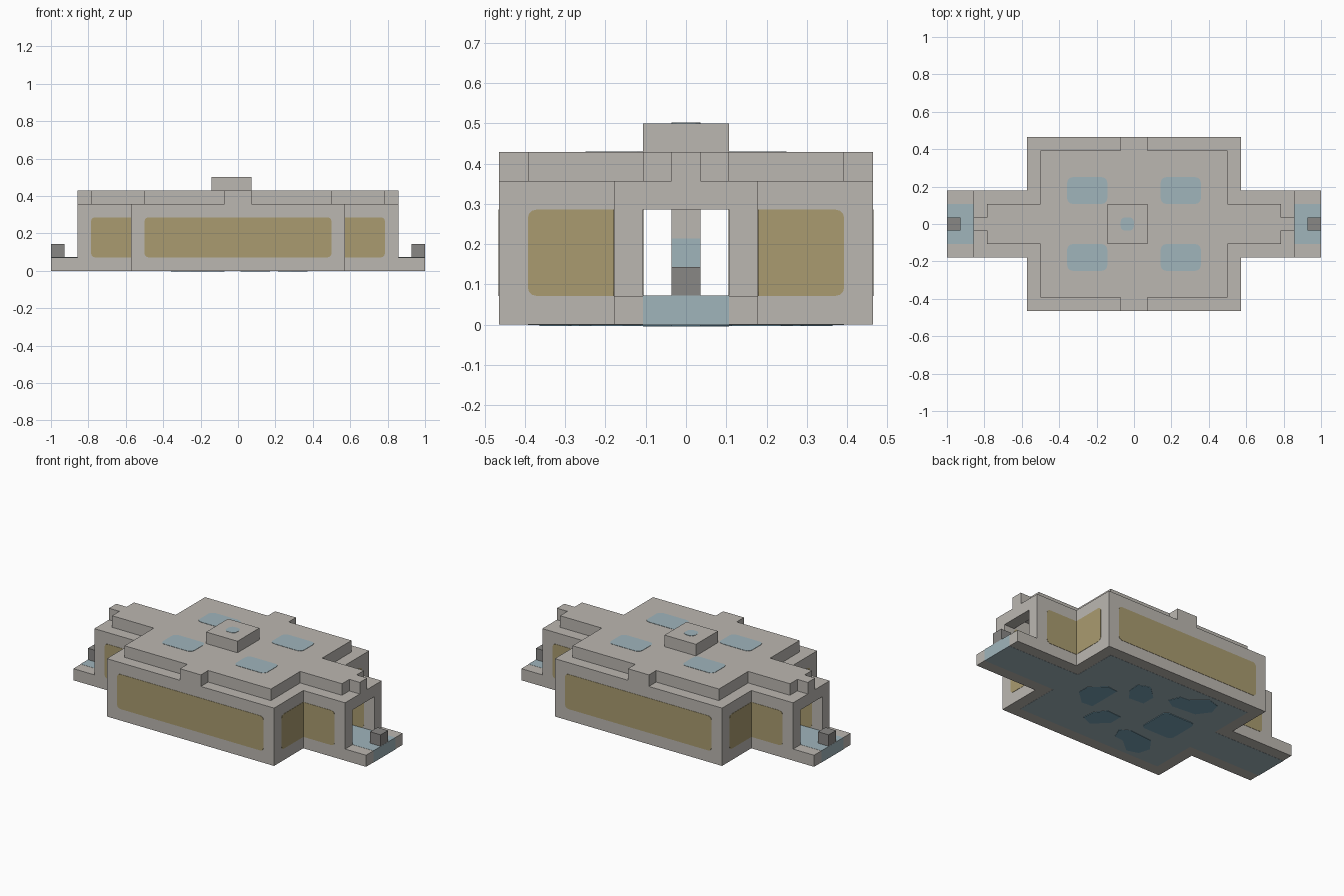
import bpy
import bmesh

if "Cube" in bpy.data.objects:
    bpy.data.objects.remove(bpy.data.objects["Cube"], do_unlink=True)

U = 1 / 14      # building module; every part is laid out in modules
LIP = 0.025     # how far flush colour panels stand proud


def material(name, rgb):
    m = bpy.data.materials.new(name)
    m.use_nodes = True
    m.diffuse_color = (*rgb, 1)
    m.node_tree.nodes["Principled BSDF"].inputs["Base Color"].default_value = (*rgb, 1)
    return m


STONE = material("pale stone", (0.50, 0.475, 0.44))
GLASS = material("amber window", (0.40, 0.33, 0.16))
BLUE = material("pale blue", (0.35, 0.46, 0.50))
DEEP = material("deep blue", (0.19, 0.37, 0.47))
DARK = material("dark grey", (0.25, 0.245, 0.235))


def finish(name, bm, mat):
    bmesh.ops.recalc_face_normals(bm, faces=bm.faces)
    bmesh.ops.scale(bm, vec=(U, U, U), verts=bm.verts)
    mesh = bpy.data.meshes.new(name)
    bm.to_mesh(mesh)
    bm.free()
    mesh.materials.append(mat)
    ob = bpy.data.objects.new(name, mesh)
    bpy.context.collection.objects.link(ob)
    return ob


def prism(name, outline, z0, z1, mat):
    bm = bmesh.new()
    face = bm.faces.new([bm.verts.new((x, y, z0)) for x, y in outline])
    new = bmesh.ops.extrude_face_region(bm, geom=[face])["geom"]
    bmesh.ops.translate(bm, vec=(0, 0, z1 - z0),
                        verts=[v for v in new if isinstance(v, bmesh.types.BMVert)])
    return finish(name, bm, mat)


def four_way(steps):
    """Mirror a stepped quarter outline into a full closed plan."""
    back = steps[::-1]
    return (steps + [(-x, y) for x, y in back]
            + [(-x, -y) for x, y in steps] + [(x, -y) for x, y in back])


def box(name, xs, ys, zs, mat, thin=None, radius=0.3):
    """Box from ranges; a thin axis makes a round-cornered panel through a wall."""
    ranges = [sorted(r) for r in (xs, ys, zs)]
    if thin is not None:
        a, b = ranges[thin]
        ranges[thin] = [a - LIP, b + LIP]
    bm = bmesh.new()
    bmesh.ops.create_cube(bm, size=1)
    for v in bm.verts:
        v.co = [r[0] if c < 0 else r[1] for r, c in zip(ranges, v.co)]
    if thin is not None:
        edges = [e for e in bm.edges
                 if abs(e.verts[0].co[thin] - e.verts[1].co[thin]) > 1e-4]
        bmesh.ops.bevel(bm, geom=edges, offset=radius, segments=3,
                        profile=0.5, affect='EDGES')
    return finish(name, bm, mat)


def cut(target, cutter):
    mod = target.modifiers.new("cut", 'BOOLEAN')
    mod.operation = 'DIFFERENCE'
    mod.solver = 'EXACT'
    mod.object = cutter
    bpy.context.view_layer.objects.active = target
    bpy.ops.object.modifier_apply(modifier=mod.name)
    bpy.data.objects.remove(cutter, do_unlink=True)


# Hollow shell: walls, floor and end platforms in one piece
shell = prism("walls_and_base", four_way([(14, 2.5), (8, 2.5), (8, 6.5)]), 0, 5, STONE)
cut(shell, prism("room_cutter", four_way([(11, 1.5), (7, 1.5), (7, 5.5)]), 1, 6, STONE))
cut(shell, box("doorway_cutter", (-15, 15), (-1.5, 1.5), (1, 4), STONE))
for s in (-1, 1):
    cut(shell, box("platform_cutter", (12 * s, 15 * s), (-3, 3), (1, 6), STONE))

# Blue floor running out through both doorways
prism("floor_inlay", four_way([(14 + LIP / 2, 1.5), (7, 1.5), (7, 5.5)]),
      -LIP / 2, 1 + LIP / 2, BLUE)

# Roof slab with small tabs on all four sides, and the cap on top
prism("roof", four_way([(12, .5), (11, .5), (11, 1.5), (7, 1.5),
                        (7, 5.5), (1, 5.5), (1, 6.5)]), 5, 6, STONE)
box("roof_cap", (-2, 1), (-1.5, 1.5), (6, 7), STONE)
box("cap_light", (-1, 0), (-.5, .5), (6, 7), BLUE, thin=2, radius=0.35)

# Column in the middle of the room
box("column_base", (-1, 0), (-.5, .5), (1, 3), BLUE)
box("column_top", (-1, 0), (-.5, .5), (3, 5), STONE)

# Windows, skylights and platform blocks
for sy, side in ((-1, "front"), (1, "back")):
    box(side + "_window", (-7, 7), (5.5 * sy, 6.5 * sy), (1, 4), GLASS, thin=1)
    for sx, end in ((-1, "right"), (1, "left")):
        tag = f"{side}_{end}"
        box(tag + "_end_window", (7 * sx, 8 * sx), (2 * sy, 5.5 * sy), (1, 4), GLASS, thin=0)
        box(tag + "_wing_window", (7.6 * sx, 11 * sx), (1.5 * sy, 2.5 * sy), (1, 4),
            GLASS, thin=1)
        box(tag + "_skylight", (2 * sx, 5 * sx), (1.5 * sy, 3.5 * sy), (5, 6),
            BLUE, thin=2, radius=0.4)
for sx, end in ((-1, "right"), (1, "left")):
    box(end + "_platform_block", (13 * sx, 14 * sx), (-.5, .5), (1, 2), DARK)

# Deep blue patches on the underside
UNDER = (-1.6 * LIP, 0)
box("under_patch_middle", (-5, -2), (-1.5, 1.5), UNDER, DEEP, thin=2, radius=0.4)
prism("under_patch_end", [(3, -1.5), (4, -1.6), (5.2, -.5), (5.2, .5), (4, 1.6), (3, 1.5)],
      *UNDER, DEEP)
small = [(2.3, 2.2), (2.4, 3.3), (1.4, 3.7), (.2, 2.6), (.2, 1.4), (1.6, 1.3)]
large = [(-1, 3), (-1.4, 4), (-2.3, 4.1), (-3.5, 5.1), (-4.5, 4.8),
         (-4.8, 3.8), (-4, 2.7), (-1.8, 2.5)]
for s, side in ((-1, "front"), (1, "back")):
    for label, shape in (("small", small), ("large", large)):
        prism(f"under_patch_{label}_{side}", [(x, y * s) for x, y in shape], *UNDER, DEEP)
